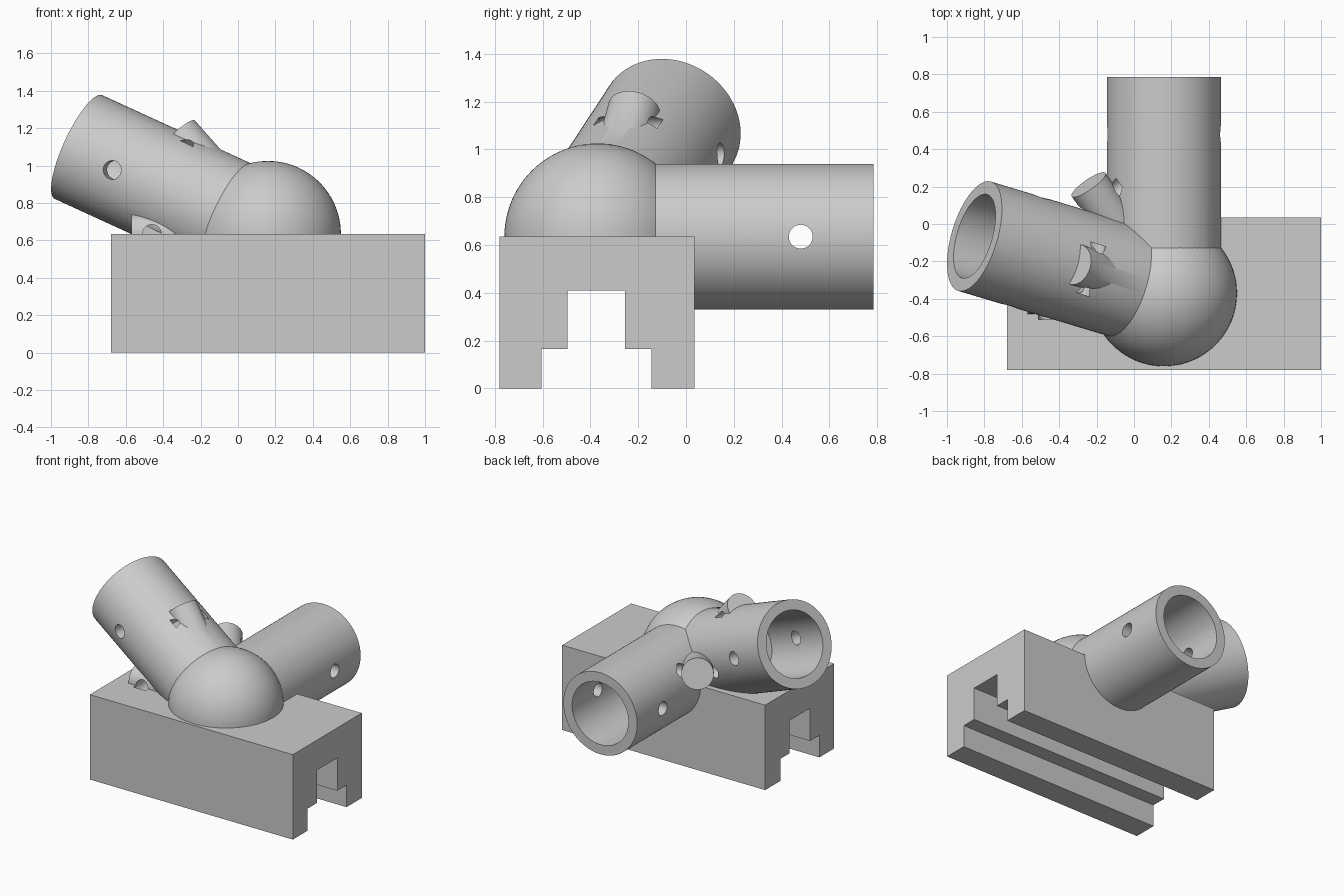
import bpy, bmesh, math
from mathutils import Vector, Matrix

if "Cube" in bpy.data.objects:
    bpy.data.objects.remove(bpy.data.objects["Cube"], do_unlink=True)

grey = bpy.data.materials.new("plain grey")
grey.use_nodes = True
grey.diffuse_color = (0.6, 0.6, 0.6, 1)
grey.node_tree.nodes["Principled BSDF"].inputs["Base Color"].default_value = (0.6, 0.6, 0.6, 1)

HUB = Vector((0.16, -0.37, 0.635))      # centre of the ball joint
TUBE_R, BORE_R, ROD_R, PIN_R = 0.305, 0.233, 0.11, 0.05
TUBE_L, ROD_L, BORE_START = 1.155, 0.73, 0.545


def make_object(name, bm):
    bmesh.ops.recalc_face_normals(bm, faces=bm.faces)
    mesh = bpy.data.meshes.new(name)
    bm.to_mesh(mesh)
    bm.free()
    mesh.materials.append(grey)
    obj = bpy.data.objects.new(name, mesh)
    bpy.context.collection.objects.link(obj)
    return obj


def cylinder(name, start, end, radius, segments=96):
    bm = bmesh.new()
    axis = end - start
    turn = axis.to_track_quat('Z', 'Y').to_matrix().to_4x4()
    bmesh.ops.create_cone(bm, cap_ends=True, segments=segments, radius1=radius, radius2=radius,
                          depth=axis.length, matrix=Matrix.Translation((start + end) / 2) @ turn)
    return make_object(name, bm)


def extrude_x(name, profile, x0, x1):
    bm = bmesh.new()
    face = bm.faces.new([bm.verts.new((x0, y, z)) for y, z in profile])
    new = bmesh.ops.extrude_face_region(bm, geom=[face])["geom"]
    bmesh.ops.translate(bm, vec=(x1 - x0, 0, 0),
                        verts=[g for g in new if isinstance(g, bmesh.types.BMVert)])
    return make_object(name, bm)


def combine(target, other, operation):
    mod = target.modifiers.new(other.name, 'BOOLEAN')
    mod.operation, mod.solver, mod.object = operation, 'EXACT', other
    bpy.context.view_layer.objects.active = target
    bpy.ops.object.modifier_apply(modifier=mod.name)
    bpy.data.objects.remove(other, do_unlink=True)


def side_of(direction):
    return direction.cross(Vector((0, 0, 1))).normalized()


# Base block
bracket = extrude_x("tube_bracket", [(-0.78, 0), (0.035, 0), (0.035, 0.635), (-0.78, 0.635)], -0.68, 1.0)

# Ball joint
bm = bmesh.new()
bmesh.ops.create_uvsphere(bm, u_segments=96, v_segments=48, radius=0.39,
                          matrix=Matrix.Translation(HUB))
combine(bracket, make_object("ball_joint", bm), 'UNION')

# Two sockets and three small rods radiating from the ball
level = Vector((0, 1, 0))
tilted = Vector((-1.014, 0.305, 0.465)).normalized()
sockets = [level, tilted]
rods = [(level + tilted).normalized(), Vector((-1, 0, 0)), Vector((-0.647, 0.21, 0.73)).normalized()]
for d in sockets:
    combine(bracket, cylinder("socket", HUB, HUB + d * TUBE_L, TUBE_R), 'UNION')
for d in rods:
    combine(bracket, cylinder("rod", HUB, HUB + d * ROD_L, ROD_R, 64), 'UNION')

# Socket bores and cross pin holes
for d in sockets:
    combine(bracket, cylinder("bore", HUB + d * BORE_START, HUB + d * (TUBE_L + 0.1), BORE_R), 'DIFFERENCE')
for d, length, radius, reach in ([(d, TUBE_L, TUBE_R, 0.34) for d in sockets]
                                 + [(d, ROD_L, ROD_R, 0.14) for d in rods]):
    centre = HUB + d * (length - radius)
    n = side_of(d) * reach
    combine(bracket, cylinder("pin_hole", centre - n, centre + n, PIN_R, 40), 'DIFFERENCE')

# Stepped slot along the underside
slot = [(-0.605, -0.1), (-0.145, -0.1), (-0.145, 0.165), (-0.255, 0.165),
        (-0.255, 0.41), (-0.495, 0.41), (-0.495, 0.165), (-0.605, 0.165)]
combine(bracket, extrude_x("slot", slot, -0.8, 1.1), 'DIFFERENCE')

# Smooth curved areas, keep edges sharp
bpy.ops.object.select_all(action='DESELECT')
bracket.select_set(True)
bpy.context.view_layer.objects.active = bracket
bpy.ops.object.shade_smooth_by_angle(angle=math.radians(25))
